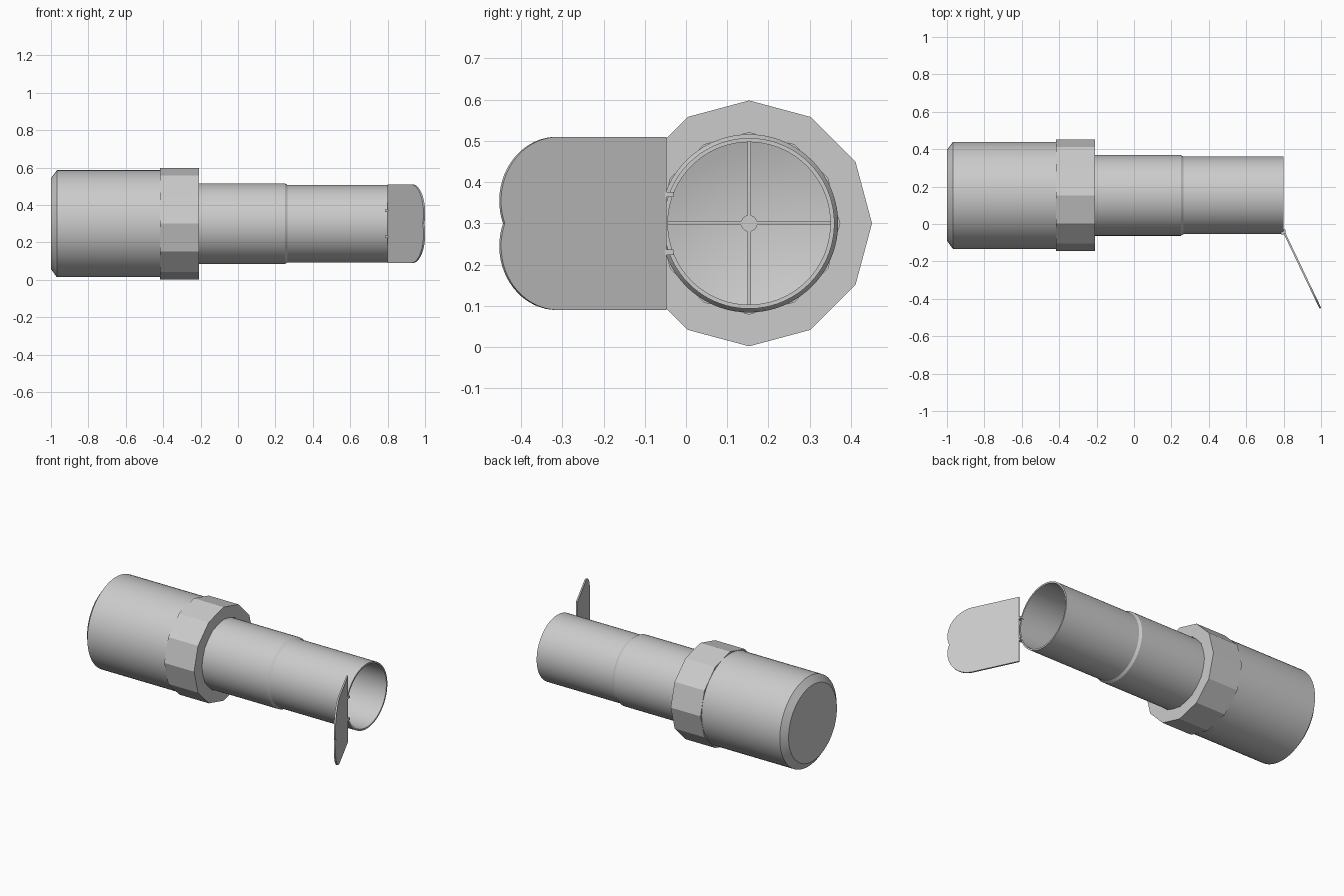
import bpy, bmesh, math
from mathutils import Matrix, Vector

if "Cube" in bpy.data.objects:
    bpy.data.objects.remove(bpy.data.objects["Cube"], do_unlink=True)

AXIS_Y, AXIS_Z = 0.153, 0.3

grey = bpy.data.materials.new("light grey")
grey.use_nodes = True
colour = (0.6, 0.6, 0.6, 1)
grey.diffuse_color = colour
grey.node_tree.nodes["Principled BSDF"].inputs["Base Color"].default_value = colour


def finish(name, bm, smooth=False):
    bmesh.ops.recalc_face_normals(bm, faces=bm.faces)
    mesh = bpy.data.meshes.new(name)
    bm.to_mesh(mesh)
    bm.free()
    mesh.materials.append(grey)
    obj = bpy.data.objects.new(name, mesh)
    bpy.context.collection.objects.link(obj)
    if smooth:
        bpy.ops.object.select_all(action="DESELECT")
        obj.select_set(True)
        bpy.context.view_layer.objects.active = obj
        bpy.ops.object.shade_smooth_by_angle(angle=math.radians(25))
    return obj


def turned(name, profile, segments=72, smooth=True, closed=False):
    """Turn an (x, radius) profile about the barrel axis."""
    bm = bmesh.new()
    verts = [bm.verts.new((x, AXIS_Y, AXIS_Z + r)) for x, r in profile]
    pairs = list(zip(verts, verts[1:]))
    if closed:
        pairs.append((verts[-1], verts[0]))
    edges = [bm.edges.new(p) for p in pairs]
    bmesh.ops.spin(bm, geom=verts + edges, cent=(0, AXIS_Y, AXIS_Z),
                   axis=(1, 0, 0), angle=math.tau, steps=segments)
    bmesh.ops.remove_doubles(bm, verts=bm.verts, dist=1e-5)
    return finish(name, bm, smooth)


def box(name, centre, size):
    bm = bmesh.new()
    bmesh.ops.create_cube(bm, size=1)
    bmesh.ops.scale(bm, vec=size, verts=bm.verts)
    bmesh.ops.translate(bm, vec=centre, verts=bm.verts)
    return finish(name, bm)


# Large rear body with a chamfered end
turned("rear_body", [(-1, 0), (-1, 0.243), (-0.968, 0.286), (-0.4, 0.286), (-0.4, 0)])

# Twelve-sided collar
turned("collar", [(-0.418, 0.22), (-0.418, 0.298), (-0.208, 0.298), (-0.208, 0.22)],
       segments=12, smooth=False, closed=True)

# Stepped hollow tube with a dished floor inside
dish = [(0.02 - 0.03 * (1 - (i / 8) ** 2), 0.197 * i / 8) for i in range(8, -1, -1)]
turned("barrel_tube", [(-0.4, 0), (-0.4, 0.216), (0.25, 0.216), (0.265, 0.207),
                       (0.8, 0.207), (0.8, 0.197)] + dish)

# Cross hair and hub inside the tube
box("cross_upright", (0.02, AXIS_Y, AXIS_Z), (0.01, 0.008, 0.394))
box("cross_bar", (0.02, AXIS_Y, AXIS_Z), (0.01, 0.394, 0.008))
turned("cross_hub", [(0.01, 0), (0.01, 0.02), (0.028, 0.02), (0.028, 0)], segments=24)

# Open end cover: straight hinge edge and two rounded lobes
LENGTH, LOBE, HALF, THICK = 0.444, 0.155, 0.21, 0.01
outline = [(0, -HALF)]
notch = math.asin((HALF - LOBE) / LOBE)
for side in (-1, 1):
    angles = [(-math.pi / 2 + i / 20 * (math.pi / 2 + notch)) for i in range(21)]
    arc = [(LENGTH - LOBE + LOBE * math.cos(a), -HALF + LOBE + LOBE * math.sin(a)) for a in angles]
    if side == 1:
        arc = [(u, -v) for u, v in reversed(arc)][1:]
    outline += arc
outline.append((0, HALF))

bm = bmesh.new()
face = bm.faces.new([bm.verts.new((u, v, -THICK / 2)) for u, v in outline])
side_wall = bmesh.ops.extrude_face_region(bm, geom=[face])
bmesh.ops.translate(bm, vec=(0, 0, THICK),
                    verts=[e for e in side_wall["geom"] if isinstance(e, bmesh.types.BMVert)])
along = Vector((0.43, -0.9, 0)).normalized()
up = Vector((0, 0, 1))
frame = Matrix((along, up, along.cross(up))).transposed().to_4x4()
frame.translation = (0.805, -0.05, AXIS_Z)
bmesh.ops.transform(bm, matrix=frame, verts=bm.verts)
finish("end_cover", bm, smooth=True)

# Two small hinges
for name, offset in (("lower_hinge", -0.07), ("upper_hinge", 0.07)):
    box(name, (0.798, -0.043, AXIS_Z + offset), (0.026, 0.026, 0.013))
